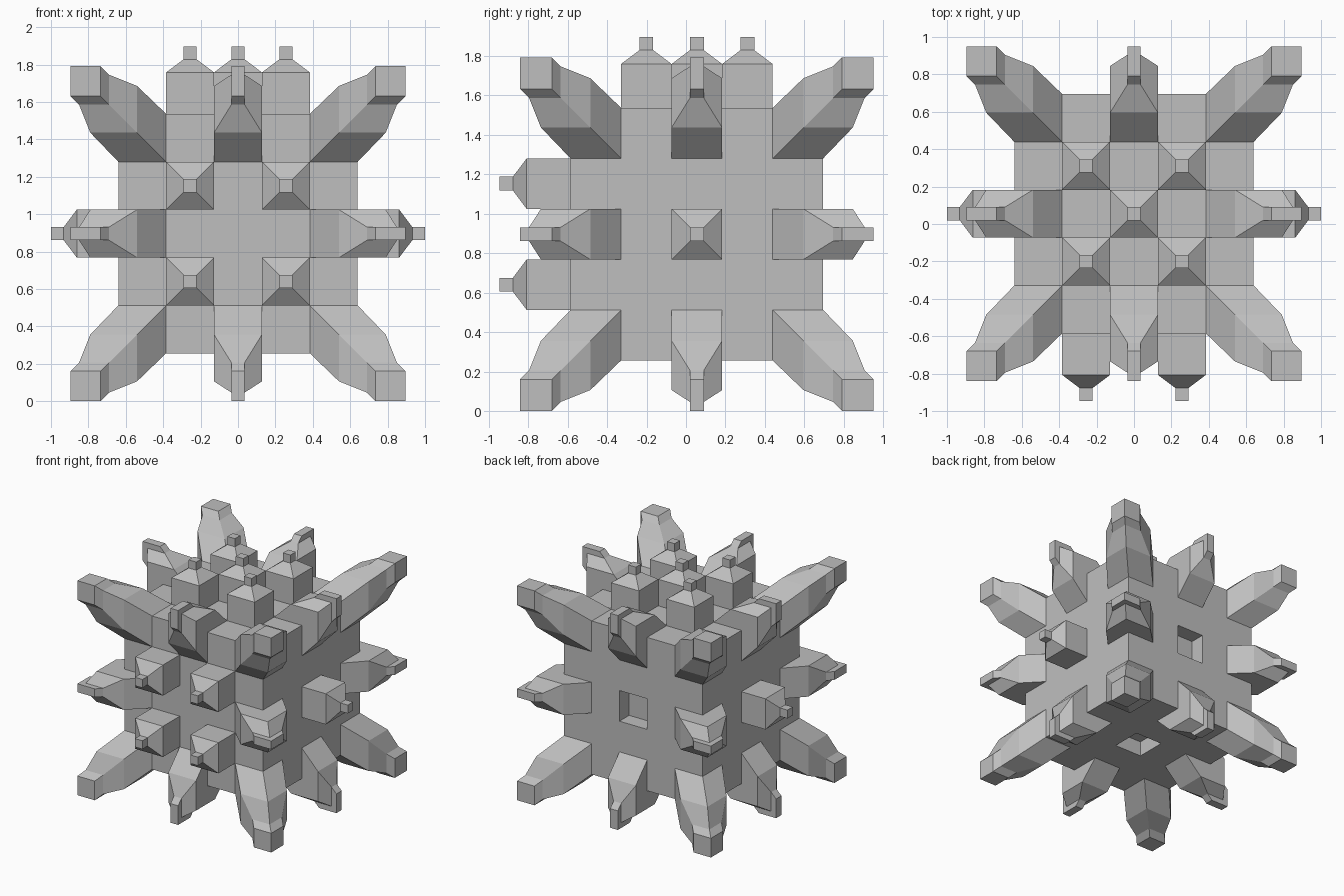
import bpy
import bmesh
from itertools import product
from mathutils import Vector

default = bpy.data.objects.get("Cube")
if default:
    bpy.data.objects.remove(default)

CENTRE = Vector((0, 0.055, 0.896))
CELL = 0.256          # the core is five cells wide
HALF = CELL / 2
CORE = CELL * 2.5
TIP = 0.035

grey = bpy.data.materials.new("plain_grey")
grey.use_nodes = True
colour = (0.52, 0.52, 0.52, 1)
grey.diffuse_color = colour
grey.node_tree.nodes["Principled BSDF"].inputs["Base Color"].default_value = colour


def finish(name, bm):
    bmesh.ops.recalc_face_normals(bm, faces=bm.faces[:])
    mesh = bpy.data.meshes.new(name)
    bm.to_mesh(mesh)
    bm.free()
    mesh.materials.append(grey)
    obj = bpy.data.objects.new(name, mesh)
    obj.location = CENTRE
    bpy.context.scene.collection.objects.link(obj)


def box_points(direction, stage, offset):
    """Corners of a box pushed out along every non-zero axis of direction."""
    low, high, width = stage
    spans = [(d * low, d * high) if d else (-width, width) for d in direction]
    return [Vector(p) + offset for p in product(*spans)]


def spike(name, direction, stages, offset=Vector()):
    """Hull each pair of neighbouring stages into body, taper and tip."""
    bm = bmesh.new()
    for first, second in zip(stages, stages[1:]):
        points = box_points(direction, first, offset) + box_points(direction, second, offset)
        verts = [bm.verts.new(p) for p in points]
        bmesh.ops.convex_hull(bm, input=verts)
    loose = [v for v in bm.verts if not v.link_faces]
    bmesh.ops.delete(bm, geom=loose, context='VERTS')
    bmesh.ops.dissolve_limit(bm, angle_limit=0.01, verts=bm.verts[:], edges=bm.edges[:])
    finish(name, bm)


# Core cube with square recesses in the back and the underside
bm = bmesh.new()
bmesh.ops.create_cube(bm, size=CORE * 2)
bmesh.ops.subdivide_edges(bm, edges=bm.edges[:], cuts=4, use_grid_fill=True)
for normal in (Vector((0, 1, 0)), Vector((0, 0, -1))):
    middle = min(bm.faces, key=lambda f: (f.calc_center_median() - normal * CORE).length)
    sunk = bmesh.ops.extrude_discrete_faces(bm, faces=[middle])["faces"]
    bmesh.ops.translate(bm, verts=list(sunk[0].verts), vec=-normal * HALF)
finish("core", bm)

# Spikes on the corners and in the middle of each edge
BASE = (CORE - CELL, CORE, HALF)
BODY = (0.54, 0.79, HALF)
NECK = (0.69, 0.85, TIP)
END = (0.735, 0.895, TIP)
for direction in product((-1, 0, 1), repeat=3):
    axes = sum(map(abs, direction))
    if axes >= 2:
        kind = "corner_spike" if axes == 3 else "edge_spike"
        spike(kind, direction, (BASE, BODY, NECK, END))

# Studs on the front, the sides and the top
STUD = ((0.6, CORE, HALF), (0.6, 0.862, HALF), (0.8, 0.932, TIP), (0.9, 1.0, TIP))
for side in (-1, 1):
    spike("side_stud", (side, 0, 0), STUD)
spike("top_middle_stud", (0, 0, 1), STUD)
for a, b in product((-CELL, CELL), repeat=2):
    spike("front_stud", (0, -1, 0), STUD, Vector((a, 0, b)))
    spike("top_stud", (0, 0, 1), STUD, Vector((a, b, 0)))
